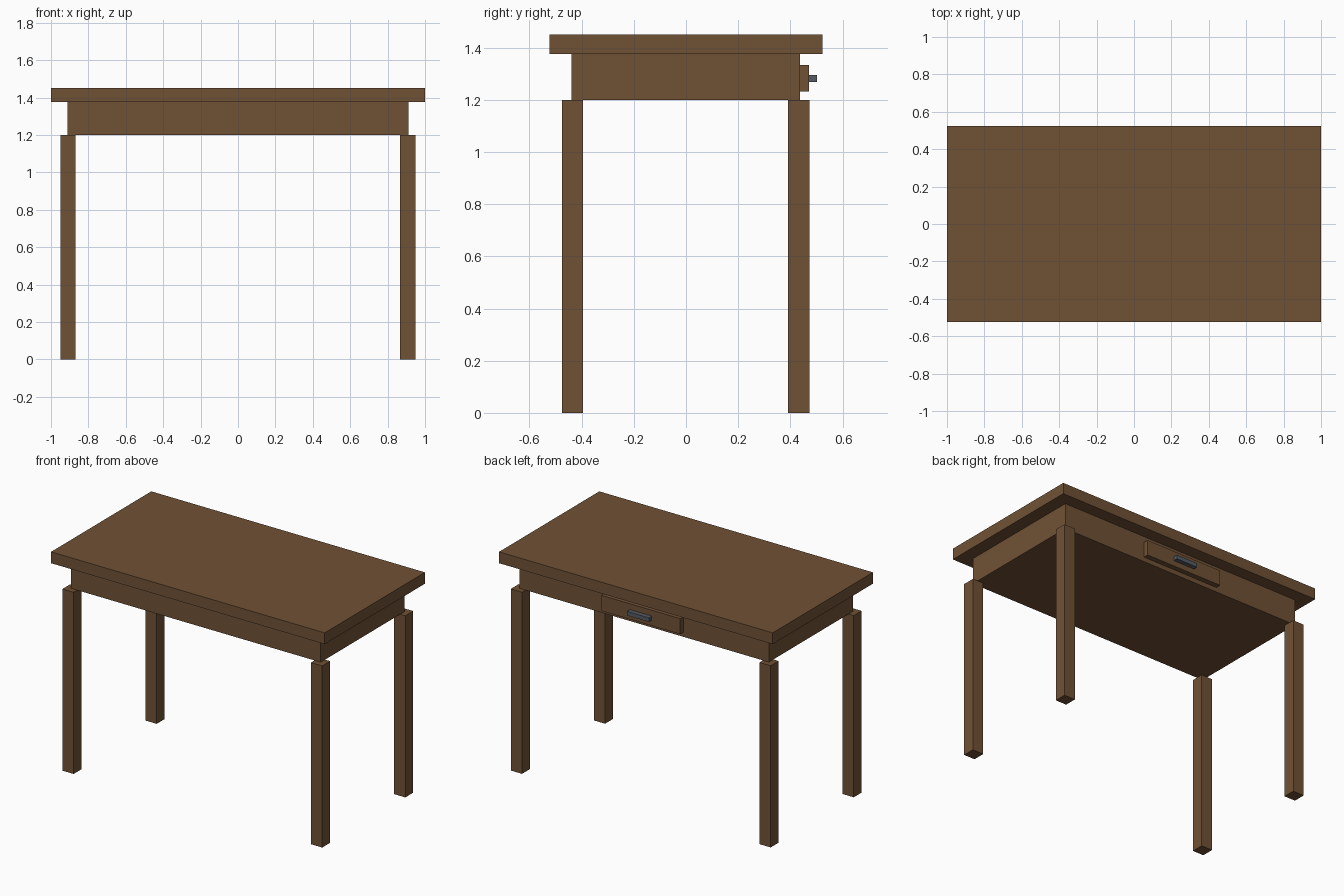
import bpy

if "Cube" in bpy.data.objects:
    bpy.data.objects.remove(bpy.data.objects["Cube"])


def material(name, color):
    m = bpy.data.materials.new(name)
    m.diffuse_color = (*color, 1.0)
    m.use_nodes = True
    m.node_tree.nodes["Principled BSDF"].inputs["Base Color"].default_value = m.diffuse_color
    return m


wood = material("brown wood", (0.162, 0.083, 0.036))
metal = material("grey metal", (0.09, 0.105, 0.13))


def box(name, x, y, z, mat):
    """Box from (min, max) ranges on each axis."""
    verts = [(a, b, c) for a in x for b in y for c in z]
    faces = [(0, 1, 3, 2), (4, 6, 7, 5), (0, 4, 5, 1),
             (2, 3, 7, 6), (0, 2, 6, 4), (1, 5, 7, 3)]
    mesh = bpy.data.meshes.new(name)
    mesh.from_pydata(verts, [], faces)
    mesh.materials.append(mat)
    ob = bpy.data.objects.new(name, mesh)
    bpy.context.collection.objects.link(ob)
    return ob


# Table top and the solid frame below it
box("table_top", (-1, 1), (-0.523, 0.523), (1.375, 1.45), wood)
box("frame", (-0.912, 0.912), (-0.439, 0.437), (1.2, 1.375), wood)

# Four square legs, slightly proud of the frame
for side, cx in (("left", -0.909), ("right", 0.908)):
    for end, cy in (("front", -0.435), ("back", 0.432)):
        box(f"{end}_{side}_leg", (cx - 0.041, cx + 0.041),
            (cy - 0.041, cy + 0.041), (0, 1.2), wood)

# Drawer front and handle on the back side
box("drawer_front", (-0.288, 0.288), (0.437, 0.472), (1.231, 1.334), wood)
box("drawer_handle", (-0.08, 0.08), (0.472, 0.502), (1.268, 1.295), metal)
